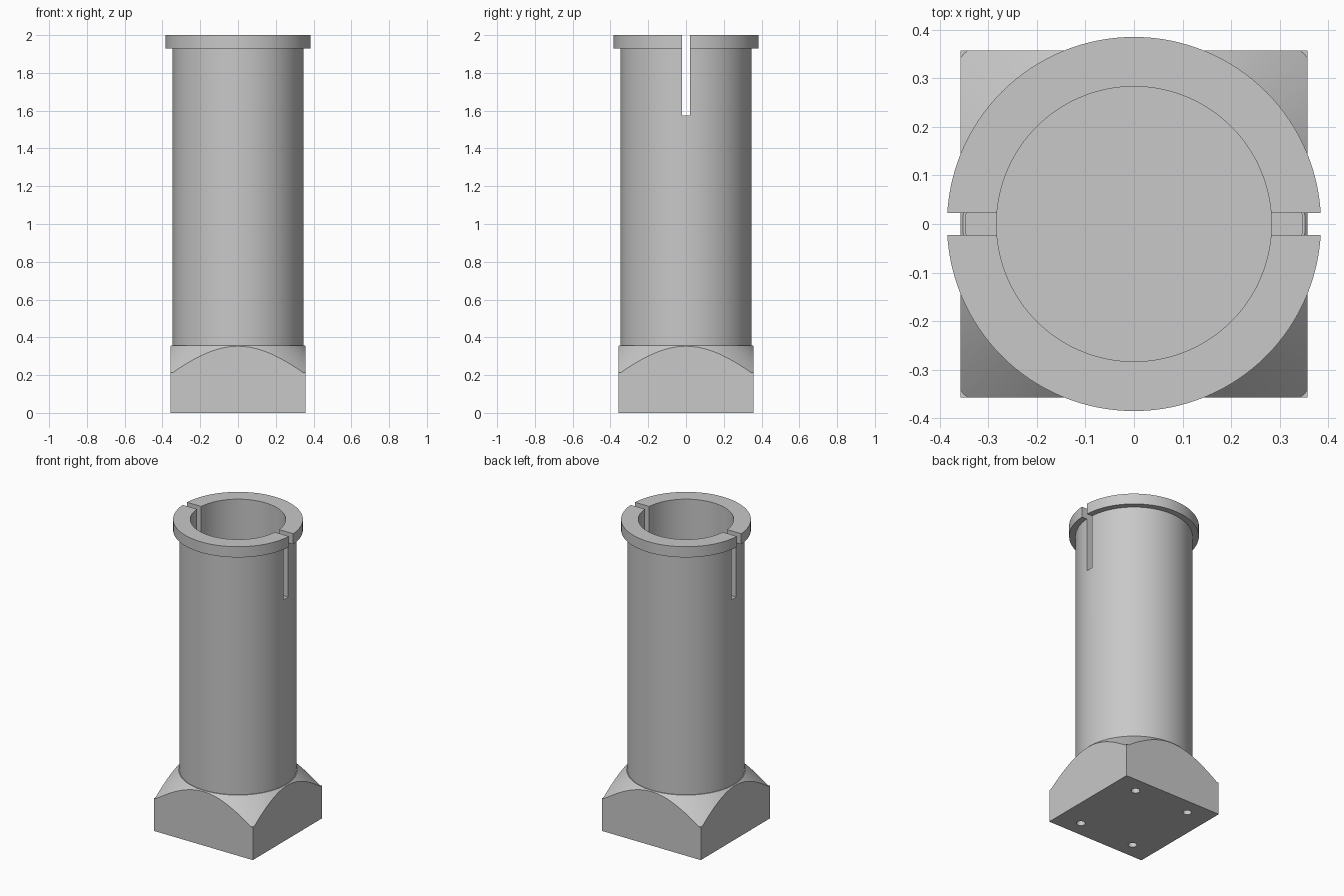
import bpy, math
from mathutils import Matrix

if "Cube" in bpy.data.objects:
    bpy.data.objects.remove(bpy.data.objects["Cube"], do_unlink=True)

SEGMENTS = 128

# Single plain metal colour
metal = bpy.data.materials.new("grey metal")
metal.use_nodes = True
colour = (0.58, 0.58, 0.58, 1)
metal.diffuse_color = colour
metal.node_tree.nodes["Principled BSDF"].inputs["Base Color"].default_value = colour


def lathe(name, profile):
    """Revolve a profile of (radius, height) points that starts and ends on the axis."""
    mesh = bpy.data.meshes.new(name)
    verts, faces, rings = [], [], []
    for r, z in profile:
        start = len(verts)
        count = SEGMENTS if r else 1
        for i in range(count):
            a = math.tau * i / SEGMENTS
            verts.append((r * math.cos(a), r * math.sin(a), z))
        rings.append((start, count))
    for (a, na), (b, nb) in zip(rings, rings[1:]):
        if na == 1:
            faces.append([b + i for i in reversed(range(nb))])
        elif nb == 1:
            faces.append([a + i for i in range(na)])
        else:
            for i in range(na):
                j = (i + 1) % na
                faces.append((a + i, a + j, b + j, b + i))
    # Fan-free end caps leave the axis points unused
    mesh.from_pydata(verts, [], faces)
    obj = bpy.data.objects.new(name, mesh)
    bpy.context.collection.objects.link(obj)
    return obj


def box(name, size, centre):
    bpy.ops.mesh.primitive_cube_add(size=1, location=centre)
    obj = bpy.context.object
    obj.name = name
    obj.data.transform(Matrix.Diagonal((*size, 1)))
    return obj


def activate(obj):
    bpy.ops.object.select_all(action="DESELECT")
    obj.select_set(True)
    bpy.context.view_layer.objects.active = obj


def combine(obj, tool, operation):
    """Apply a boolean and discard the tool."""
    mod = obj.modifiers.new(operation, "BOOLEAN")
    mod.operation, mod.solver, mod.object = operation, "EXACT", tool
    activate(obj)
    bpy.ops.object.modifier_apply(modifier=mod.name)
    bpy.data.objects.remove(tool, do_unlink=True)


def finish(obj):
    obj.data.materials.clear()
    obj.data.materials.append(metal)
    activate(obj)
    bpy.ops.object.shade_smooth_by_angle(angle=math.radians(25))


# Hollow tube with a rim flange
tube = lathe("flanged_tube", [
    (0, 0.35), (0.347, 0.35), (0.347, 1.93), (0.385, 1.93),
    (0.385, 2), (0.283, 2), (0.283, 0.36), (0, 0.36)])

# Slots through both side walls
combine(tube, box("slot_cutter", (1, 0.045, 0.5), (0, 0, 1.575 + 0.25)), "DIFFERENCE")
finish(tube)

# Square foot with its top corners turned to a cone
foot = box("square_foot", (0.714, 0.714, 0.5), (0, 0, 0.25))
combine(foot, lathe("cone_turning", [
    (0, -0.1), (0.7, -0.1), (0.7, 0.215), (0.495, 0.215), (0.352, 0.358), (0, 0.358)]),
    "INTERSECT")

# Blind mounting holes underneath
for x in (-0.2, 0.2):
    for y in (-0.252, 0.252):
        bpy.ops.mesh.primitive_cylinder_add(vertices=32, radius=0.026, depth=0.3,
                                            location=(x, y, 0))
        combine(foot, bpy.context.object, "DIFFERENCE")
finish(foot)
